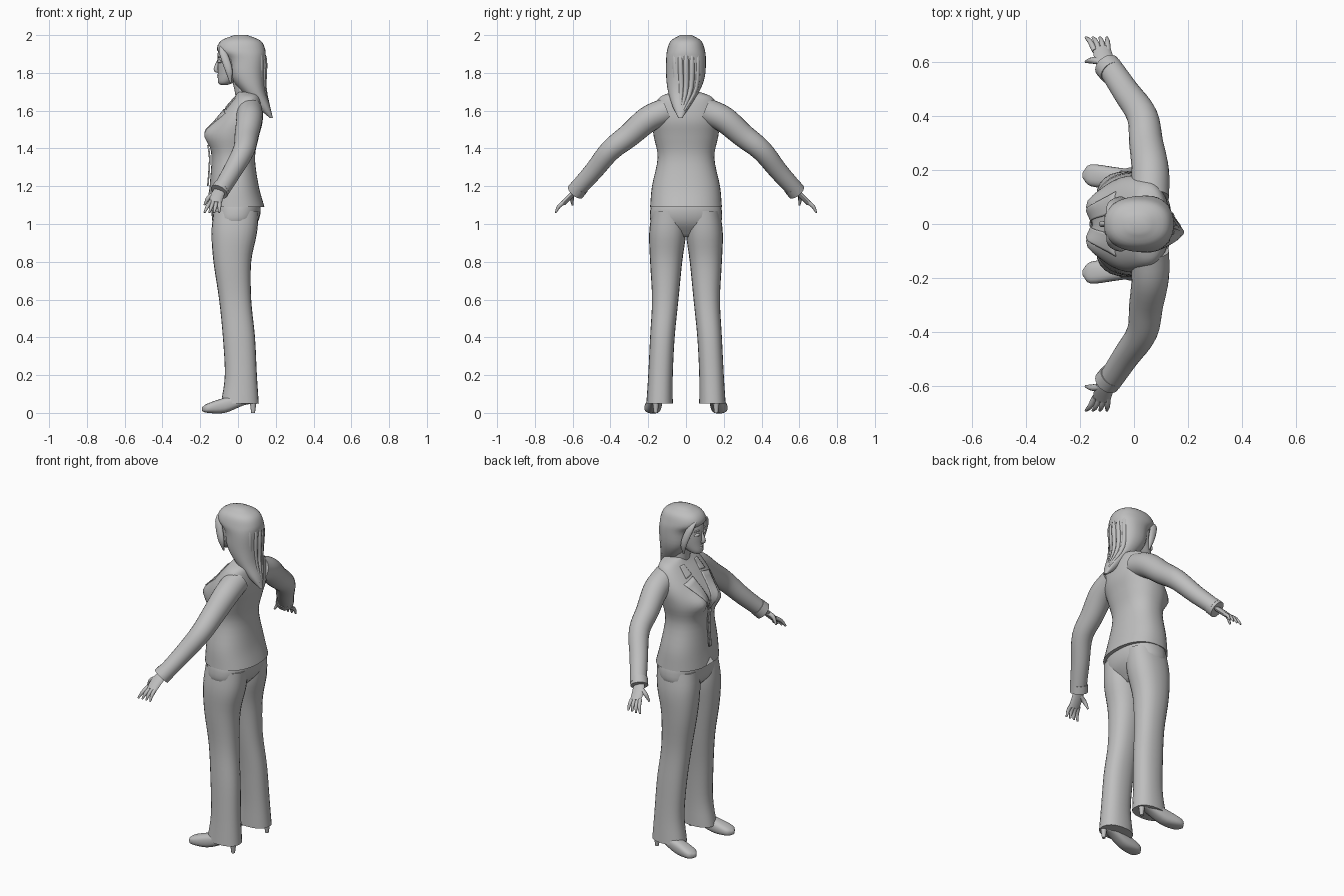
import bpy, bmesh, math
from mathutils import Vector
from mathutils.bvhtree import BVHTree

cube = bpy.data.objects.get("Cube")
if cube:
    bpy.data.objects.remove(cube, do_unlink=True)

grey = bpy.data.materials.new("plain_grey")
grey.use_nodes = True
colour = (.52, .52, .52, 1)
grey.diffuse_color = colour
grey.node_tree.nodes["Principled BSDF"].inputs["Base Color"].default_value = colour


def finish(name, bm, mirror):
    """Turn a bmesh into a smooth-shaded object, mirrored across the body if asked."""
    bmesh.ops.recalc_face_normals(bm, faces=bm.faces)
    mesh = bpy.data.meshes.new(name)
    bm.to_mesh(mesh)
    bm.free()
    mesh.materials.append(grey)
    obj = bpy.data.objects.new(name, mesh)
    bpy.context.collection.objects.link(obj)
    bpy.ops.object.select_all(action='DESELECT')
    obj.select_set(True)
    bpy.context.view_layer.objects.active = obj
    bpy.ops.object.shade_smooth_by_angle(angle=math.radians(50))
    if mirror:
        modifier = obj.modifiers.new("Mirror", 'MIRROR')
        modifier.use_axis = (False, True, False)
        modifier.use_mirror_merge = False
    return obj


def smooth(rows, steps=4):
    """Run a smooth curve through rows of numbers and return the denser rows."""
    rows = [Vector(row) for row in rows]
    padded = [rows[0] * 2 - rows[1]] + rows + [rows[-1] * 2 - rows[-2]]
    dense = []
    for a, b, c, d in zip(padded, padded[1:], padded[2:], padded[3:]):
        for k in range(steps):
            t = k / steps
            dense.append(b + (c - a) * (t / 2) + (a * 2 - b * 5 + c * 4 - d) * (t * t / 2)
                         + (b * 3 - a - c * 3 + d) * (t ** 3 / 2))
    return dense + [rows[-1]]


def loft(name, rings, sides=24, power=2.0, shape=None, mirror=False):
    """Skin rings given as (centre, half axis, half axis); a higher power is boxier."""
    bm = bmesh.new()

    def swell(value):
        return math.copysign(abs(value) ** (2 / power), value)

    angles = [math.tau * i / sides for i in range(sides)]
    loops = [[bm.verts.new(centre + u * swell(math.cos(t)) + v * swell(math.sin(t)))
              for t in angles] for centre, u, v in rings]
    for low, high in zip(loops, loops[1:]):
        for i in range(sides):
            bm.faces.new((low[i - 1], low[i], high[i], high[i - 1]))
    bm.faces.new(loops[0])
    bm.faces.new(loops[-1])
    if shape:
        for vert in bm.verts:
            shape(vert.co)
    return finish(name, bm, mirror)


def stack(name, levels, **options):
    """Level rings: (height, front, back, right side, left side)."""
    return loft(name, [(Vector((front + back, right + left, z * 2)) / 2,
                        Vector(((back - front) / 2, 0, 0)),
                        Vector((0, (left - right) / 2, 0)))
                       for z, front, back, right, left in smooth(levels)], **options)


def even(levels):
    return [(z, front, back, -half, half) for z, front, back, half in levels]


def tube(name, path, flat=1.0, sides=12, mirror=False):
    """Rings across a path of (x, y, z, radius); flat thins the tube."""
    dense = smooth(path)
    points = [row.xyz for row in dense]
    rings = []
    for i, row in enumerate(dense):
        along = points[min(i + 1, len(points) - 1)] - points[max(i - 1, 0)]
        side = along.cross(Vector((1, 0, 0))).normalized()
        rings.append((points[i], side * row.w * flat, side.cross(along.normalized()) * row.w))
    return loft(name, rings, sides=sides, mirror=mirror)


# Jacket body, with bust and cut-away front hem
def tailor(co):
    if co.x < -.03:
        co.x -= .04 * math.exp(-((abs(co.y) - .075) / .05) ** 2 - ((co.z - 1.48) / .06) ** 2)
        co.z += .4 * max(0, 1 - abs(co.y) / .04) * max(0, 1.2 - co.z)


jacket = stack("jacket_body", even([
    (1.09, -.16, .14, .19), (1.2, -.15, .11, .18), (1.35, -.14, .09, .15),
    (1.46, -.15, .11, .17), (1.54, -.12, .13, .18), (1.61, -.07, .13, .17),
    (1.67, -.02, .12, .14), (1.7, 0, .1, .07)]), sides=40, power=2.3, shape=tailor)

# Lapels, collar and closing edge laid onto the jacket
bpy.context.view_layer.update()
surface = BVHTree.FromObject(jacket, bpy.context.evaluated_depsgraph_get())


def plate(name, corners, steps=8):
    """Thin panel over the jacket front between four (y, z) corners."""
    low_in, low_out, high_out, high_in = map(Vector, corners)
    bm = bmesh.new()
    rows = []
    for i in range(steps + 1):
        start, end = low_in.lerp(high_in, i / steps), low_out.lerp(high_out, i / steps)
        row = []
        for k in range(steps + 1):
            y, z = start.lerp(end, k / steps)
            hit = surface.ray_cast(Vector((-1, y, z)), Vector((1, 0, 0)))[0]
            row.append(bm.verts.new(hit - Vector((.006, 0, 0))))
        rows.append(row)
    for low, high in zip(rows, rows[1:]):
        for k in range(steps):
            bm.faces.new((low[k], low[k + 1], high[k + 1], high[k]))
    finish(name, bm, True).modifiers.new("Thickness", 'SOLIDIFY').thickness = .008


plate("lapels", [(0, 1.43), (.01, 1.42), (.12, 1.59), (.04, 1.61)])
plate("collar_points", [(.04, 1.62), (.09, 1.61), (.08, 1.67), (.05, 1.67)])
plate("front_edges", [(0, 1.2), (.01, 1.2), (.01, 1.42), (0, 1.42)])

# Trousers
stack("trouser_hips", even([
    (.93, -.07, .04, .09), (1, -.13, .1, .18), (1.07, -.14, .12, .19),
    (1.14, -.14, .11, .17)]), sides=32, power=2.3)
stack("trouser_legs", [
    (.05, -.09, .11, .07, .21), (.2, -.07, .1, .07, .2), (.4, -.08, .09, .06, .19),
    (.6, -.1, .07, .04, .18), (.8, -.13, .07, .02, .19), (.95, -.14, .1, 0, .195),
    (1.07, -.13, .11, 0, .18)], power=2.3, mirror=True)

# Shoes with slim heels: (x, y, underside, top, half width)
shoe = [(-.19, .18, .01, .03, .01), (-.16, .18, 0, .05, .04), (-.07, .17, 0, .08, .04),
        (.03, .16, .04, .1, .035), (.09, .16, .05, .09, .02)]
loft("shoes", [(Vector((x, y, (low + high) / 2)), Vector((0, half, 0)),
                Vector((0, 0, (high - low) / 2)))
               for x, y, low, high, half in smooth(shoe)], power=2.6, mirror=True)
tube("shoe_heels", [(.08, .16, .07, .02), (.08, .16, .03, .014), (.08, .16, 0, .01)], mirror=True)

# Sleeves and cuffs
tube("sleeves", [(.06, .1, 1.6, .07), (.06, .2, 1.555, .069), (.045, .3, 1.47, .063),
                 (.03, .4, 1.39, .057), (-.03, .49, 1.28, .05), (-.09, .58, 1.18, .045)],
     sides=24, mirror=True)
tube("cuffs", [(-.08, .56, 1.2, .048), (-.1, .585, 1.17, .049)], sides=24, mirror=True)

# Hands
tube("palms", [(-.09, .57, 1.19, .03), (-.11, .61, 1.15, .035), (-.12, .65, 1.11, .033)],
     flat=.42, mirror=True)
for i, finger in enumerate(("index", "middle", "ring", "little")):
    base = Vector((-.145 + .016 * i, .64, 1.12))
    tip = Vector((-.178 + .026 * i, .69, 1.06))
    bend = base.lerp(tip, .5) + Vector((0, .008, .003))
    tube(finger + "_fingers", [(*base, .011), (*bend, .01), (*tip, .005)], sides=8, mirror=True)
tube("thumbs", [(-.12, .6, 1.16, .014), (-.155, .605, 1.14, .012), (-.178, .6, 1.1, .005)],
     sides=8, mirror=True)

# Neck and head
tube("neck", [(.05, 0, 1.65, .06), (.03, 0, 1.72, .05), (.01, 0, 1.8, .05)], sides=24)
stack("head", even([
    (1.735, -.09, -.06, .015), (1.75, -.106, -.02, .04), (1.8, -.106, .06, .065),
    (1.87, -.108, .11, .077), (1.93, -.1, .11, .073), (1.98, -.04, .07, .04)]), sides=32)

# Face details
tube("nose", [(-.104, 0, 1.87, .005), (-.117, 0, 1.82, .012), (-.104, 0, 1.807, .008)])
for lip, z in (("upper_lip", 1.788), ("lower_lip", 1.778)):
    tube(lip, [(-.095, -.024, z, .002), (-.104, 0, z, .007), (-.095, .024, z, .002)], sides=8)
for part, z, size in (("eyelids", 1.857, .009), ("eyebrows", 1.88, .005)):
    tube(part, [(-.103, .016, z, .003), (-.1, .032, z + .004, size), (-.088, .05, z, .003)],
         sides=8, mirror=True)

# Hair: crown, long back tapering to a point, and framing locks
stack("hair", [
    (2, -.02, .05, -.03, .03), (1.97, -.09, .12, -.08, .08), (1.92, -.11, .145, -.1, .1),
    (1.87, -.06, .145, -.105, .105), (1.78, -.04, .14, -.105, .1), (1.7, .02, .145, -.095, .07),
    (1.62, .1, .17, -.07, .02), (1.56, .17, .185, -.04, -.02)], sides=32, power=2.3)
tube("side_locks", [(-.09, .03, 1.95, .01), (-.08, .07, 1.91, .02), (-.05, .09, 1.82, .02),
                    (-.04, .08, 1.75, .005)], flat=.6, mirror=True)
for i in range(5):
    s = i / 2 - 1
    hollow = .02 * s * s
    tube("back_strand_%d" % (i + 1), [
        (.09, .05 * s, 1.97, .004), (.138 - hollow, .06 * s, 1.88, .014),
        (.138 - hollow, .05 * s, 1.72, .014), (.17, .016 * s - .025, 1.6, .005)], sides=8)
